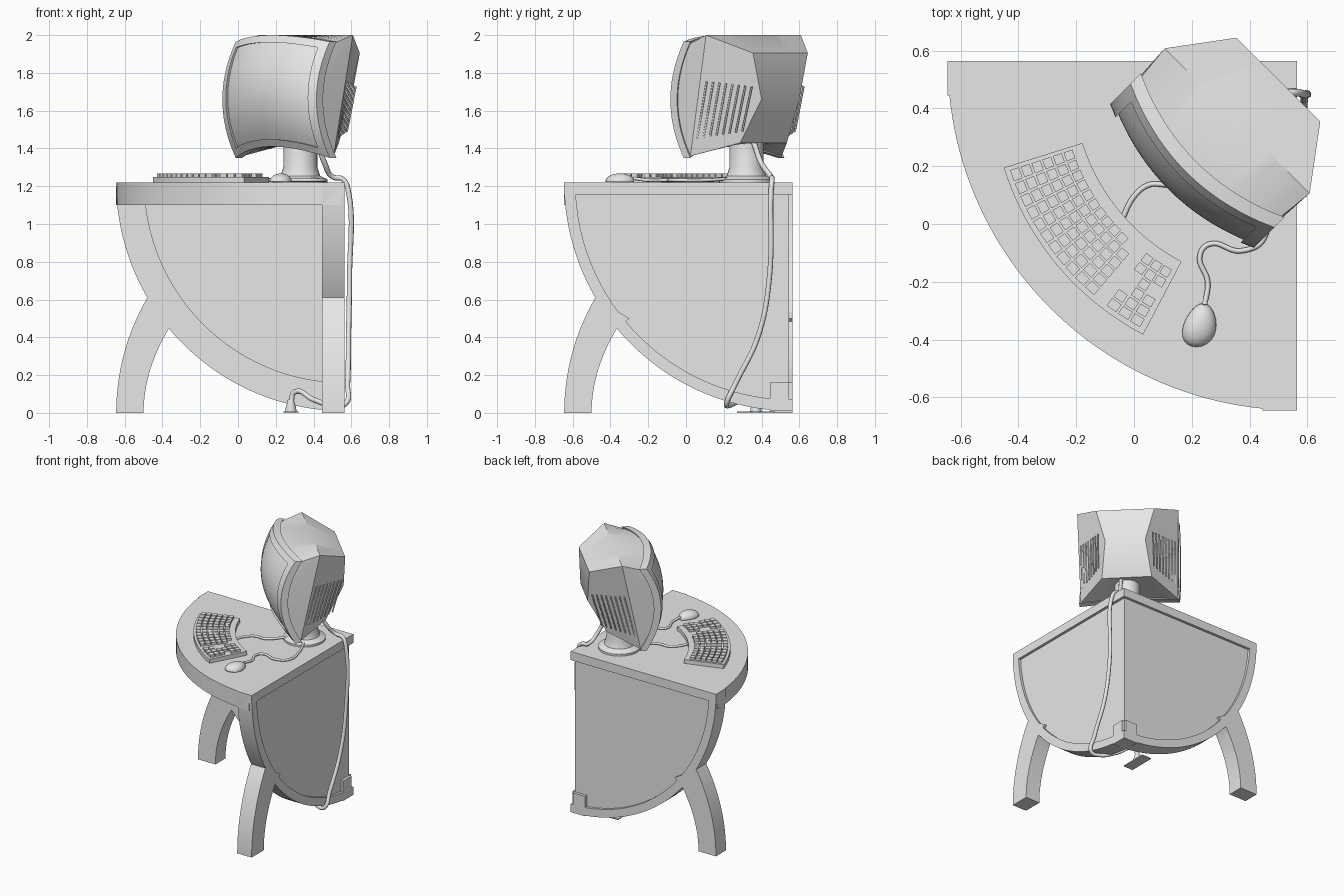
import bpy, bmesh, math
from mathutils import Vector

if "Cube" in bpy.data.objects:
    bpy.data.objects.remove(bpy.data.objects["Cube"])

mat = bpy.data.materials.new("light grey")
mat.use_nodes = True
GREY = (0.8, 0.8, 0.8, 1)
mat.diffuse_color = GREY
mat.node_tree.nodes["Principled BSDF"].inputs["Base Color"].default_value = GREY

E, R, TOP = 0.565, 1.21, 1.22        # desk corner, desk radius, desk height
S = math.sqrt(0.5)


def finish(name, bm):
    bmesh.ops.remove_doubles(bm, verts=bm.verts, dist=1e-5)
    bmesh.ops.recalc_face_normals(bm, faces=bm.faces)
    me = bpy.data.meshes.new(name)
    bm.to_mesh(me)
    bm.free()
    me.materials.append(mat)
    ob = bpy.data.objects.new(name, me)
    bpy.context.collection.objects.link(ob)
    return ob


def add_prism(bm, pts, place, lo, hi):
    """Extrude a 2D outline between lo and hi; place maps (p, q, depth) to space."""
    a = [bm.verts.new(place(p, q, lo)) for p, q in pts]
    b = [bm.verts.new(place(p, q, hi)) for p, q in pts]
    bm.faces.new(a)
    bm.faces.new(b[::-1])
    for i in range(len(a)):
        j = (i + 1) % len(a)
        bm.faces.new((a[i], a[j], b[j], b[i]))


def prism(name, pts, place, lo, hi):
    bm = bmesh.new()
    add_prism(bm, pts, place, lo, hi)
    return finish(name, bm)


def arc(cx, cy, r, a0, a1, n=32):
    angles = [math.radians(a0 + (a1 - a0) * i / n) for i in range(n + 1)]
    return [(cx + r * math.cos(a), cy + r * math.sin(a)) for a in angles]


def tube(name, pts, radius):
    cu = bpy.data.curves.new(name, "CURVE")
    cu.dimensions = "3D"
    cu.bevel_depth, cu.bevel_resolution, cu.resolution_u = radius, 2, 8
    cu.use_fill_caps = True
    sp = cu.splines.new("BEZIER")
    sp.bezier_points.add(len(pts) - 1)
    for bp, p in zip(sp.bezier_points, pts):
        bp.co = p
        bp.handle_left_type = bp.handle_right_type = "AUTO"
    cu.materials.append(mat)
    ob = bpy.data.objects.new(name, cu)
    bpy.context.collection.objects.link(ob)


def lathe(name, profile, centre, n=32):
    bm = bmesh.new()
    rings = [[bm.verts.new((centre[0] + r * math.cos(math.tau * i / n),
                            centre[1] + r * math.sin(math.tau * i / n), z))
              for i in range(n)] for r, z in profile]
    for a, b in zip(rings, rings[1:]):
        for i in range(n):
            j = (i + 1) % n
            bm.faces.new((a[i], a[j], b[j], b[i]))
    bm.faces.new(rings[0])
    bm.faces.new(rings[-1])
    return finish(name, bm)


# Desk top: a quarter disc with a slightly set back lower layer
flat = lambda p, q, d: (p, q, d)
prism("desk_top", [(E, E)] + arc(E, E, R, 180, 270, 48), flat, 1.155, TOP)
IN = E - 0.02
prism("desk_top_lower", [(IN, IN)] + [(min(x, IN), min(y, IN)) for x, y in arc(E, E, R, 180, 270, 48)],
      flat, 1.1, 1.155)

# Two mirrored sides: curved band, outer lip, recessed panel and arched leg
sides = {"left": lambda p, q, d: (d, p, q), "back": lambda p, q, d: (p, d, q)}
leg = [(E - math.sqrt(R * R - z * z), z) for z in [0.61 * i / 12 for i in range(13)]]
leg += [(-0.30, 0.5)] + [(-0.5 + 0.13 * (z / 0.44) ** 2, z) for z in [0.44 - 0.44 * i / 10 for i in range(11)]]
for side, place in sides.items():
    outer = arc(E, TOP, R, 180, 270, 40)
    band = outer + arc(E, TOP, 1.06, 270, 180, 40)
    prism(side + "_band", band, place, E - 0.12, IN)
    prism(side + "_lip", outer + arc(E, TOP, 1.15, 270, 180, 40), place, IN, E)
    panel = [(IN, 1.155)] + [(min(p, IN), min(q, 1.155)) for p, q in arc(E, TOP, 1.16, 180, 270, 40)]
    prism(side + "_panel", panel, place, IN - 0.03, IN)
    prism(side + "_leg", leg, place, E - 0.12, E)


# Monitor, in its own axes: u across, w backward, turned to face the curved edge
def turn(u, w, z):
    return Vector(((u + w) * S, (w - u) * S, z))


def front(a, b, depth, k=1.0):
    a2, b2 = a * k, b * k
    top = 1.965 + 0.035 * (1 - a * a)
    low = 1.35 + 0.06 * (1 - a * a)
    w = 0.335 - 0.08 * (1 - a2 * a2) - 0.1 * (1 - b2 * b2) + depth
    return turn(0.352 * a2, w, low + (top - low) * (b2 + 1) / 2)


def grid(bm, rows):
    vs = [[bm.verts.new(p) for p in row] for row in rows]
    return [[bm.faces.new((r0[i], r0[i + 1], r1[i + 1], r1[i])) for i in range(len(r0) - 1)]
            for r0, r1 in zip(vs, vs[1:])], vs


EDGE = 0.87
N = 16
inner = [-EDGE + 2 * EDGE * i / N for i in range(N + 1)]
steps = [-1] + inner + [1]

bm = bmesh.new()
faces, _ = grid(bm, [[front(a, b, 0) for a in steps] for b in steps])
bmesh.ops.delete(bm, geom=[f for row in faces[1:-1] for f in row[1:-1]], context="FACES")
ext = bmesh.ops.extrude_face_region(bm, geom=bm.faces[:], use_keep_orig=True)
new = [v for v in ext["geom"] if isinstance(v, bmesh.types.BMVert)]
bmesh.ops.translate(bm, verts=new, vec=turn(0, 0.05, 0))
finish("monitor_rim", bm)

bm = bmesh.new()
grid(bm, [[front(a * 1.02, b * 1.02, 0.014) for a in inner] for b in inner])
screen = finish("screen", bm)
if sum((f.normal.x + f.normal.y) for f in screen.data.polygons) > 0:
    screen.data.flip_normals()

# Housing: rows running over the top, down the back and under to the front
bm = bmesh.new()
K = 0.97
back_rows = [(0.355, 0.505, 2.0), (0.205, 0.707, 1.905), (0.141, 0.707, 1.66), (0.175, 0.58, 1.43)]
rows = [[front(a, b, 0.05, K) for a in steps] for b in steps]
rows += [[turn(hw * a, w, z) for a in steps] for hw, w, z in back_rows]
rows.append(rows[0])
_, vs = grid(bm, rows)
M = len(steps)
for c in (0, -1):
    crown, lower = vs[M][c], vs[0][c]
    for j in range(M - 1):
        bm.faces.new((vs[j][c], vs[j + 1][c], crown))
    bm.faces.new([crown] + [vs[M + k][c] for k in (1, 2, 3)] + [lower])
finish("monitor_housing", bm)


# Vent ribs on both slanted sides
def vent_point(y, z, side):
    u = (0.1015 - 0.1362 * y + 0.0258 * (z - 2)) / 0.2423
    return turn(u * side, y / S + u, z)


for side in (-1, 1):
    for i in range(8):
        y = 0.06 + 0.034 * i
        tube("vent_rib", [vent_point(y, 1.455 + 0.005 * i, side),
                          vent_point(y + 0.05, 1.755 - 0.004 * i, side)], 0.005)

# Stand with a flared foot
lathe("monitor_stand", [(0.145, TOP), (0.145, 1.235), (0.105, 1.255), (0.09, 1.3), (0.09, 1.45)], (0.33, 0.32))

# Curved keyboard with rows of keys
C = 0.49


def sector(r0, r1, a0, a1, n):
    return arc(C, C, r0, a0, a1, n) + arc(C, C, r1, a1, a0, n)


prism("keyboard_base", sector(0.70, 0.986, 197.4, 242.3, 20), flat, TOP, 1.25)
bm = bmesh.new()
COLS, ROWS = 15, 6
pitch = 43.2 / COLS
gaps = {(11, 0), (11, 1), (11, 2), (11, 3), (11, 4), (11, 5), (12, 3), (14, 3), (12, 2), (10, 5)}
for c in range(COLS):
    for r in range(ROWS):
        if (c, r) in gaps:
            continue
        a0 = 198.3 + c * pitch
        r0 = 0.968 - 0.039 * r
        add_prism(bm, sector(r0 - 0.032, r0, a0, a0 + pitch * 0.83, 1), flat, 1.249, 1.268)
finish("keys", bm)

# Mouse: a half egg, narrower toward its cable
bm = bmesh.new()
bmesh.ops.create_uvsphere(bm, u_segments=24, v_segments=14, radius=1)
for v in bm.verts:
    x, y, z = v.co
    x *= 0.057 * (1 - 0.2 * y)
    v.co = (0.228 + x + 0.012 * y, -0.35 + 0.076 * y, TOP + 0.006 + 0.042 * max(z, -0.1))
finish("mouse", bm)

# Cables
Z = TOP + 0.012
tube("mouse_cable", [(0.245, -0.28, Z + 0.01), (0.255, -0.2, Z), (0.228, -0.11, Z), (0.26, -0.07, Z),
                     (0.37, -0.093, Z), (0.45, -0.05, Z), (0.44, 0.1, Z), (0.38, 0.25, Z + 0.01)], 0.009)
tube("keyboard_cable", [(-0.04, 0.02, Z), (0.0, 0.095, Z), (0.05, 0.135, Z), (0.13, 0.14, Z),
                        (0.26, 0.25, Z + 0.01)], 0.009)
tube("power_cable", [(0.42, 0.36, 1.43), (0.46, 0.4, 1.32), (0.5, 0.45, 1.25), (0.555, 0.455, 1.237),
                     (0.585, 0.45, 1.17), (0.59, 0.44, 0.7), (0.585, 0.38, 0.4), (0.58, 0.26, 0.15),
                     (0.57, 0.215, 0.05), (0.5, 0.23, 0.04), (0.4, 0.29, 0.07), (0.3, 0.36, 0.11),
                     (0.28, 0.37, 0.05)], 0.014)

# Floor socket plate and tapered plug
prism("floor_plate", [(0.24, 0.27), (0.32, 0.27), (0.32, 0.47), (0.24, 0.47)], flat, 0, 0.008)
lathe("plug", [(0.03, 0.008), (0.028, 0.025), (0.016, 0.07)], (0.28, 0.37), 12)

# Smooth curved areas, keep hard edges
bpy.ops.object.select_all(action="DESELECT")
for ob in bpy.context.scene.objects:
    if ob.type == "MESH" and ob.name != "keys" and mat.name in ob.data.materials:
        ob.select_set(True)
        bpy.context.view_layer.objects.active = ob
bpy.ops.object.shade_smooth_by_angle(angle=math.radians(30))
